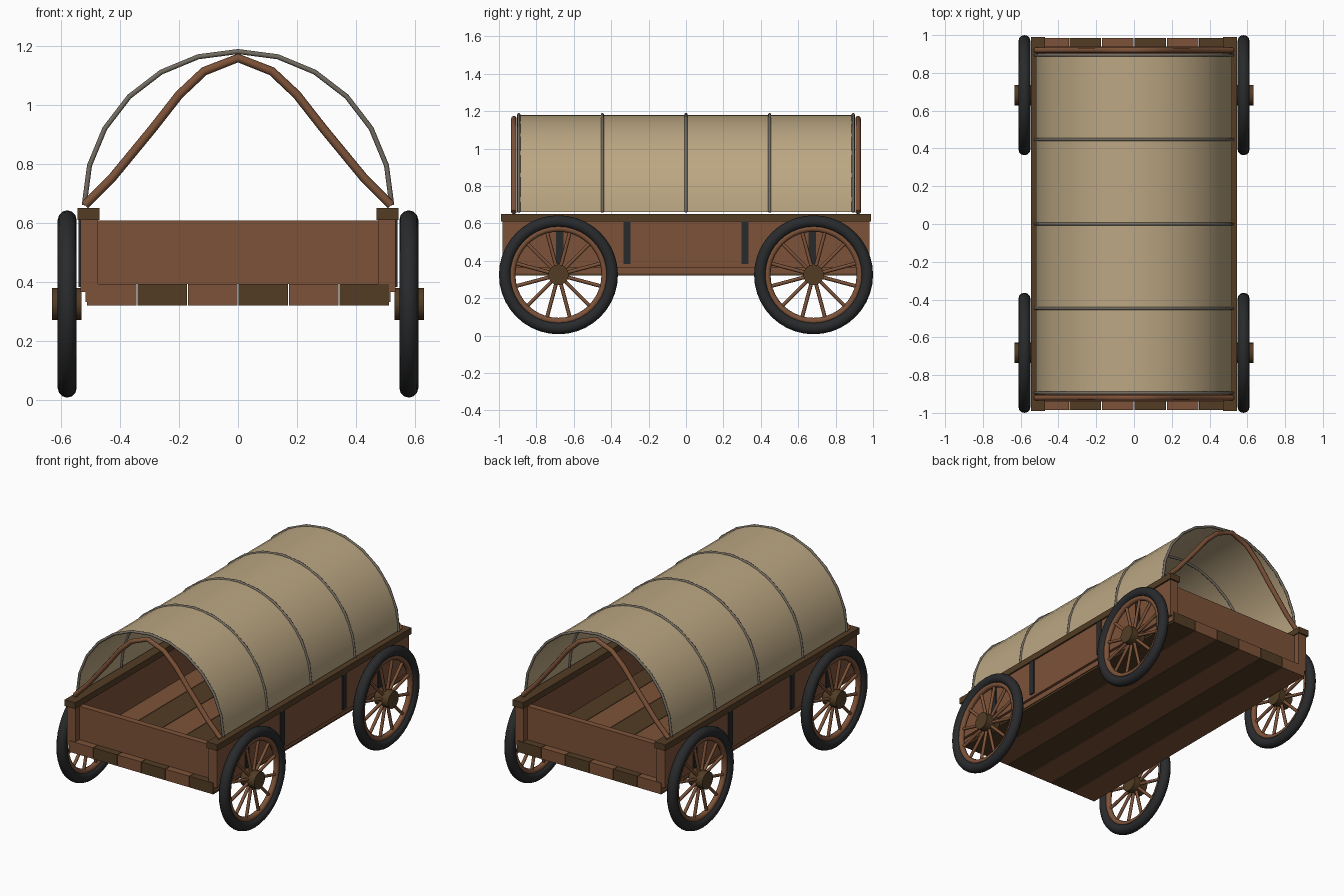
import bpy
import bmesh
from math import sin, cos, pi, radians
from mathutils import Matrix, Vector

if "Cube" in bpy.data.objects:
    bpy.data.objects.remove(bpy.data.objects["Cube"])


def material(name, rgb):
    m = bpy.data.materials.new(name)
    m.use_nodes = True
    m.diffuse_color = (*rgb, 1)
    m.node_tree.nodes["Principled BSDF"].inputs["Base Color"].default_value = (*rgb, 1)
    return m


WOOD = material("warm wood", (0.205, 0.085, 0.04))
DARK = material("dark wood", (0.085, 0.046, 0.018))
CLOTH = material("canvas", (0.5, 0.385, 0.225))
IRON = material("black iron", (0.022, 0.023, 0.025))
HOOP = material("grey hoop", (0.17, 0.15, 0.12))


def finish(name, bm, mat, smooth=None):
    bmesh.ops.recalc_face_normals(bm, faces=bm.faces)
    mesh = bpy.data.meshes.new(name)
    bm.to_mesh(mesh)
    bm.free()
    mesh.materials.append(mat)
    ob = bpy.data.objects.new(name, mesh)
    bpy.context.collection.objects.link(ob)
    if smooth:
        bpy.ops.object.select_all(action="DESELECT")
        ob.select_set(True)
        bpy.context.view_layer.objects.active = ob
        bpy.ops.object.shade_smooth_by_angle(angle=radians(smooth))
    return ob


def box(name, x, y, z, mat):
    """Box from (low, high) ranges on each axis."""
    bm = bmesh.new()
    size = [r[1] - r[0] for r in (x, y, z)]
    mid = [(r[0] + r[1]) / 2 for r in (x, y, z)]
    bmesh.ops.create_cube(bm, size=1, matrix=Matrix.Translation(mid) @ Matrix.Diagonal((*size, 1)))
    return finish(name, bm, mat)


def add_rod(bm, a, b, r, sides):
    d = b - a
    turn = d.to_track_quat("Z", "Y").to_matrix().to_4x4()
    bmesh.ops.create_cone(bm, cap_ends=True, segments=sides, radius1=r, radius2=r,
                          depth=d.length, matrix=Matrix.Translation((a + b) / 2) @ turn)


def ring(name, center, major, minor, steps, sides, mat):
    """Torus around the x axis."""
    bm = bmesh.new()
    loops = []
    for i in range(steps):
        a = 2 * pi * i / steps
        out = Vector((0, cos(a), sin(a)))
        loops.append([bm.verts.new(center + out * (major + minor * cos(t)) + Vector((minor * sin(t), 0, 0)))
                      for t in (2 * pi * k / sides for k in range(sides))])
    for i in range(steps):
        p, q = loops[i], loops[(i + 1) % steps]
        for k in range(sides):
            n = (k + 1) % sides
            bm.faces.new((p[k], p[n], q[n], q[k]))
    return finish(name, bm, mat, 60)


def tube(name, points, y, radius, mat):
    """Round bar through (x, z) points at a fixed y."""
    cu = bpy.data.curves.new(name, "CURVE")
    cu.dimensions = "3D"
    cu.bevel_depth = radius
    cu.bevel_resolution = 2
    cu.use_fill_caps = True
    sp = cu.splines.new("POLY")
    sp.points.add(len(points) - 1)
    for p, (x, z) in zip(sp.points, points):
        p.co = (x, y, z, 1)
    cu.materials.append(mat)
    ob = bpy.data.objects.new(name, cu)
    bpy.context.collection.objects.link(ob)


def arch(radius, steps):
    return [(-radius * cos(pi * i / steps), 0.66 + radius * sin(pi * i / steps)) for i in range(steps + 1)]


# Floor planks in alternating wood
PITCH = 0.1715
for i in range(6):
    x = (i - 3) * PITCH
    box(f"floor_plank_{i + 1}", (x + 0.002, x + PITCH - 0.002), (-0.985, 0.985), (0.32, 0.392),
        DARK if i % 2 else WOOD)

# Side walls, sills, top rails and iron straps
for s, side in ((1, "left"), (-1, "right")):
    def span(a, b):
        return tuple(sorted((s * a, s * b)))
    box(f"{side}_wall", span(0.475, 0.535), (-0.98, 0.98), (0.365, 0.61), WOOD)
    box(f"{side}_sill", span(0.5, 0.518), (-0.983, 0.983), (0.332, 0.365), WOOD)
    box(f"{side}_rail", span(0.47, 0.545), (-0.99, 0.99), (0.61, 0.65), DARK)
    for y in (-0.675, -0.315, 0.315, 0.675):
        box(f"{side}_strap", span(0.534, 0.542), (y - 0.019, y + 0.019), (0.383, 0.615), IRON)

# End boards and bent poles
half = [(0.52, 0.66), (0.43, 0.75), (0.29, 0.92), (0.2, 1.035), (0.115, 1.115)]
pole = [(-x, z) for x, z in half] + [(0, 1.16)] + half[::-1]
for s, end in ((-1, "front"), (1, "back")):
    box(f"{end}_board", (-0.475, 0.475), tuple(sorted((s * 0.9, s * 0.94))), (0.392, 0.608), WOOD)
    tube(f"{end}_pole", pole, s * 0.92, 0.015, WOOD)

# Canvas cover
bm = bmesh.new()
rows = [[bm.verts.new((x, y, z)) for x, z in arch(0.52, 24)] for y in (-0.9, 0.9)]
for i in range(24):
    bm.faces.new((rows[0][i], rows[0][i + 1], rows[1][i + 1], rows[1][i]))
finish("canvas_cover", bm, CLOTH, 40)

# Hoops over the canvas
for i in range(5):
    tube(f"hoop_{i + 1}", arch(0.522, 12), (i - 2) * 0.447, 0.0085, HOOP)

# Wheels
for s, side in ((1, "left"), (-1, "right")):
    for t, end in ((-1, "front"), (1, "back")):
        c = Vector((s * 0.58, t * 0.682, 0.325))
        name = f"{end}_{side}"
        ring(f"{name}_tyre", c, 0.286, 0.032, 40, 12, IRON)
        ring(f"{name}_rim", c, 0.248, 0.018, 40, 8, WOOD)
        bm = bmesh.new()
        for k in range(12):
            a = radians(15 + 30 * k)
            d = Vector((0, cos(a), sin(a)))
            add_rod(bm, c + d * 0.03, c + d * 0.245, 0.01, 8)
        finish(f"{name}_spokes", bm, WOOD, 50)
        bm = bmesh.new()
        add_rod(bm, Vector((s * 0.532, c.y, c.z)), Vector((s * 0.632, c.y, c.z)), 0.055, 16)
        finish(f"{name}_hub", bm, DARK, 40)
